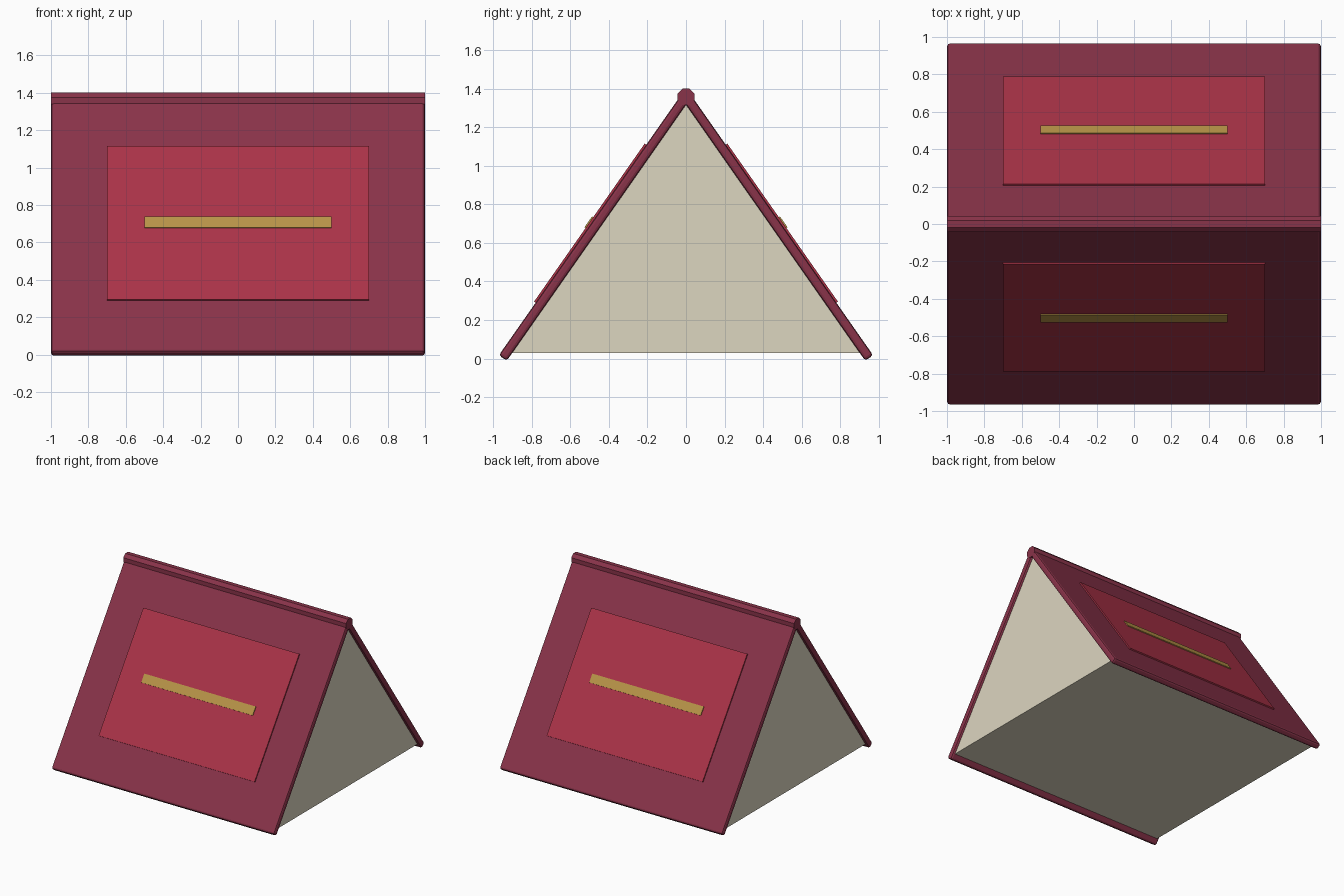
import bpy, bmesh, math
from mathutils import Matrix, Vector

if "Cube" in bpy.data.objects:
    bpy.data.objects.remove(bpy.data.objects["Cube"])

TILT = math.radians(55)      # slope of the covers from the ground
MID = -0.29                  # middle of a cover, measured down its slope


def material(name, rgb):
    m = bpy.data.materials.new(name)
    m.diffuse_color = (*rgb, 1)
    m.use_nodes = True
    m.node_tree.nodes["Principled BSDF"].inputs["Base Color"].default_value = m.diffuse_color
    return m


maroon = material("maroon", (0.25, 0.033, 0.067))
red = material("red", (0.405, 0.033, 0.064))
gold = material("gold", (0.48, 0.295, 0.064))
cream = material("cream", (0.72, 0.67, 0.53))


def finish(name, bm, mat):
    bmesh.ops.recalc_face_normals(bm, faces=bm.faces)
    mesh = bpy.data.meshes.new(name)
    bm.to_mesh(mesh)
    bm.free()
    mesh.materials.append(mat)
    obj = bpy.data.objects.new(name, mesh)
    bpy.context.collection.objects.link(obj)
    return obj


def slab(name, side, width, length, inner, outer, mat, bevel=0):
    """Box lying on the sloping plane; inner and outer are distances along its normal."""
    down = Vector((0, side * math.cos(TILT), -math.sin(TILT)))
    normal = Vector((0, side * math.sin(TILT), math.cos(TILT)))
    frame = Matrix((Vector((1, 0, 0)), down, normal)).transposed().to_4x4()
    bm = bmesh.new()
    bmesh.ops.create_cube(bm, size=1)
    bmesh.ops.scale(bm, vec=(width, length, outer - inner), verts=bm.verts)
    bmesh.ops.translate(bm, vec=(0, MID, (inner + outer) / 2), verts=bm.verts)
    if bevel:
        bmesh.ops.bevel(bm, geom=bm.edges[:], offset=bevel, segments=2,
                        profile=0.5, affect='EDGES')
    bmesh.ops.transform(bm, matrix=frame, verts=bm.verts)
    return finish(name, bm, mat)


# Covers, each with a raised panel and a title bar
for label, side in (("front", -1), ("back", 1)):
    slab(label + "_cover", side, 2.0, 1.665, 0.755, 0.805, maroon, 0.015)
    slab(label + "_panel", side, 1.4, 1.0, 0.80, 0.815, red)
    slab(label + "_title_bar", side, 1.0, 0.07, 0.81, 0.822, gold)

# Octagonal spine along the ridge
bm = bmesh.new()
bmesh.ops.create_cone(bm, cap_ends=True, segments=8, radius1=0.0465,
                      radius2=0.0465, depth=2.0)
turn = (Matrix.Translation((0, 0, 1.357)) @ Matrix.Rotation(math.pi / 2, 4, 'Y')
        @ Matrix.Rotation(math.pi / 8, 4, 'Z'))
bmesh.ops.transform(bm, matrix=turn, verts=bm.verts)
finish("spine", bm, maroon)

# Wedge of pages filling the space between the covers
bm = bmesh.new()
tri = bm.faces.new([bm.verts.new((-0.98, y, z))
                    for y, z in ((-0.91, 0.03), (0.91, 0.03), (0, 1.318))])
ext = bmesh.ops.extrude_face_region(bm, geom=[tri], use_keep_orig=True)
bmesh.ops.translate(bm, vec=(1.96, 0, 0),
                    verts=[g for g in ext["geom"] if isinstance(g, bmesh.types.BMVert)])
finish("pages", bm, cream)
